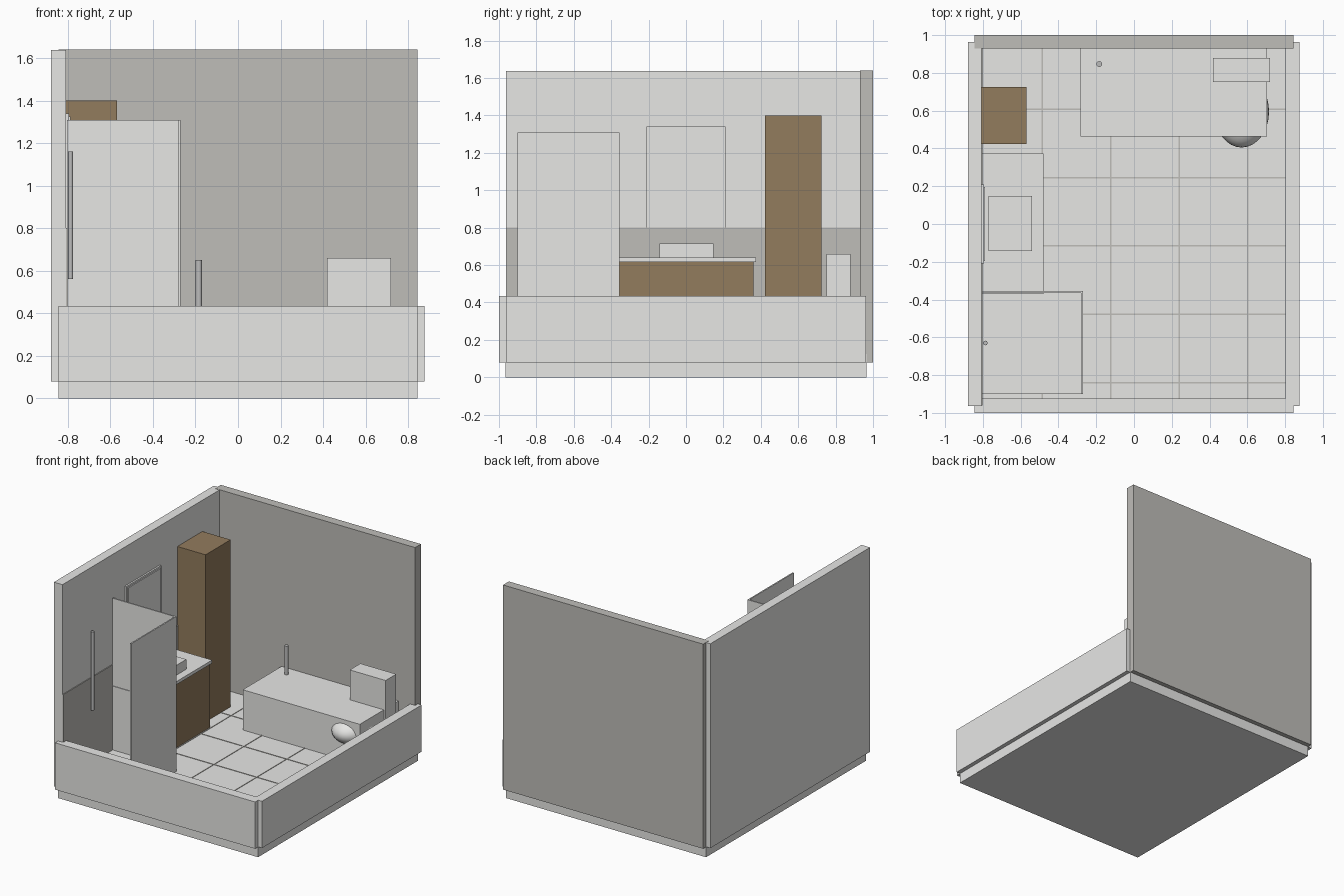
import bpy
import math

if "Cube" in bpy.data.objects:
    bpy.data.objects.remove(bpy.data.objects["Cube"])


def material(name, rgb):
    m = bpy.data.materials.new(name)
    m.diffuse_color = (*rgb, 1)
    m.use_nodes = True
    m.node_tree.nodes["Principled BSDF"].inputs["Base Color"].default_value = m.diffuse_color
    return m


white = material("white", (0.80, 0.80, 0.785))
grey = material("tile grey", (0.52, 0.51, 0.485))
wood = material("wood brown", (0.29, 0.20, 0.11))
metal = material("metal grey", (0.50, 0.50, 0.50))


def finish(name, mat):
    o = bpy.context.object
    o.name = name
    o.data.materials.append(mat)
    return o


def box(name, x, y, z, mat):
    """Box from (min, max) pairs along each axis."""
    bpy.ops.mesh.primitive_cube_add(size=1, location=[(a + b) / 2 for a, b in (x, y, z)])
    bpy.context.object.scale = [b - a for a, b in (x, y, z)]
    bpy.ops.object.transform_apply(location=False, rotation=False, scale=True)
    return finish(name, mat)


def rod(name, x, y, z, r, mat):
    bpy.ops.mesh.primitive_cylinder_add(vertices=20, radius=r, depth=z[1] - z[0],
                                        location=(x, y, sum(z) / 2))
    bpy.ops.object.shade_smooth_by_angle(angle=math.radians(40))
    return finish(name, mat)


FLOOR = 0.125

# Floor slab and surrounding walls (low at front and right)
box("floor", (-0.845, 0.845), (-0.965, 0.965), (0, FLOOR), white)
box("back_wall", (-0.845, 0.845), (0.93, 1.0), (0.078, 1.64), grey)
box("front_wall", (-0.845, 0.845), (-1.0, -0.925), (0.078, 0.435), white)
box("left_wall", (-0.88, -0.808), (-0.963, 0.963), (0.078, 1.638), white)
box("right_wall", (0.803, 0.877), (-0.963, 0.963), (0.078, 0.435), white)
box("left_wall_tiles", (-0.81, -0.802), (-0.96, 0.935), (FLOOR, 0.80), grey)

# Grout lines on the floor
for i in range(4):
    x = -0.485 + 0.362 * i
    box(f"grout_long_{i}", (x - 0.004, x + 0.004), (-0.926, 0.931), (FLOOR - 0.002, FLOOR + 0.003), grey)
for i in range(5):
    y = -0.84 + 0.362 * i
    box(f"grout_cross_{i}", (-0.806, 0.804), (y - 0.004, y + 0.004), (FLOOR - 0.002, FLOOR + 0.003), grey)

# Shower tray, two screens and rail
box("shower_tray", (-0.805, -0.275), (-0.90, -0.36), (FLOOR - 0.01, 0.15), white)
box("shower_side_screen", (-0.805, -0.27), (-0.366, -0.356), (FLOOR, 1.308), white)
box("shower_front_screen", (-0.28, -0.27), (-0.90, -0.356), (FLOOR, 1.308), white)
rod("shower_rail", -0.787, -0.63, (0.56, 1.16), 0.012, metal)

# Vanity, basin and mirror
box("vanity_cabinet", (-0.805, -0.49), (-0.36, 0.36), (FLOOR, 0.618), wood)
box("countertop", (-0.805, -0.48), (-0.371, 0.373), (0.616, 0.64), white)
box("basin", (-0.77, -0.54), (-0.142, 0.148), (0.638, 0.715), white)
box("mirror_frame", (-0.81, -0.795), (-0.21, 0.21), (0.80, 1.34), white)
box("mirror_glass", (-0.80, -0.788), (-0.196, 0.196), (0.815, 1.326), white)

# Tall cupboard
box("tall_cupboard", (-0.808, -0.57), (0.423, 0.725), (FLOOR, 1.40), wood)

# Bath with tap
box("bath", (-0.283, 0.705), (0.462, 0.935), (FLOOR, 0.432), white)
rod("bath_tap", -0.184, 0.847, (0.42, 0.65), 0.015, metal)

# Toilet: rounded bowl and cistern
box("toilet_cistern", (0.418, 0.72), (0.752, 0.88), (0.30, 0.66), white)
bpy.ops.mesh.primitive_uv_sphere_add(segments=32, ring_count=16, radius=1, location=(0.57, 0.595, 0.325))
bpy.context.object.scale = (0.145, 0.19, 0.106)
bpy.ops.object.transform_apply(location=False, rotation=False, scale=True)
bpy.ops.object.shade_smooth()
finish("toilet_bowl", white)
